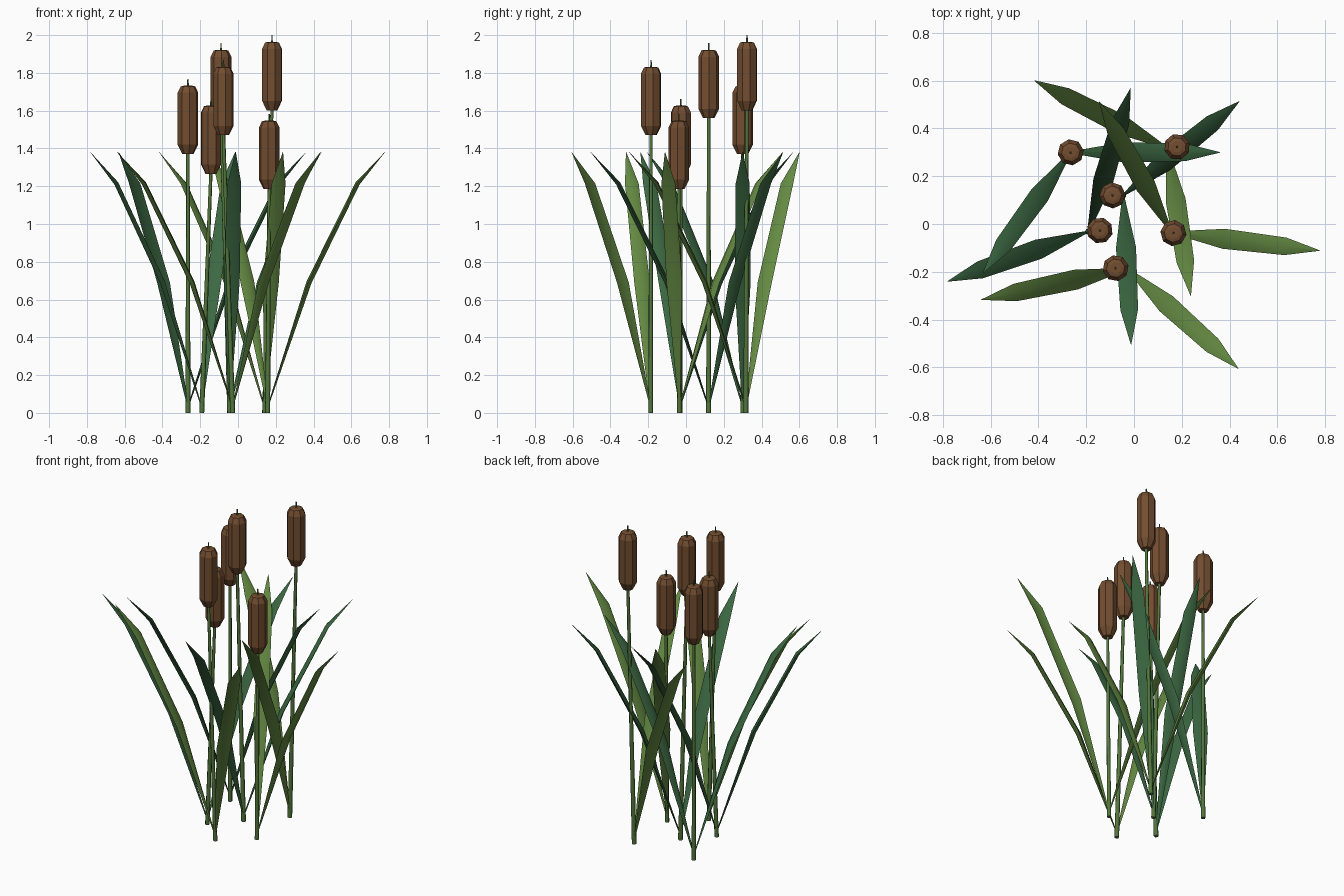
import bpy, bmesh, math
from mathutils import Vector, Matrix

if "Cube" in bpy.data.objects:
    bpy.data.objects.remove(bpy.data.objects["Cube"])


def material(name, rgb):
    m = bpy.data.materials.new(name)
    m.diffuse_color = (*rgb, 1)
    m.use_nodes = True
    m.node_tree.nodes["Principled BSDF"].inputs["Base Color"].default_value = m.diffuse_color
    return m


BROWN = material("seed_brown", (0.17, 0.075, 0.03))
STEM = material("stem_green", (0.085, 0.18, 0.045))
BLUE_GREEN = material("leaf_deep_green", (0.045, 0.14, 0.055))
YELLOW_GREEN = material("leaf_light_green", (0.125, 0.25, 0.055))


def skin(name, rings, mat, smooth=None):
    """Bridge a list of equal-sized point rings into a capped tube."""
    bm = bmesh.new()
    rows = [[bm.verts.new(p) for p in ring] for ring in rings]
    n = len(rows[0])
    for a, b in zip(rows, rows[1:]):
        for i in range(n):
            j = (i + 1) % n
            bm.faces.new((a[i], a[j], b[j], b[i]))
    bm.faces.new(rows[0])
    bm.faces.new(rows[-1])
    bmesh.ops.recalc_face_normals(bm, faces=bm.faces)
    me = bpy.data.meshes.new(name)
    bm.to_mesh(me)
    bm.free()
    me.materials.append(mat)
    ob = bpy.data.objects.new(name, me)
    bpy.context.collection.objects.link(ob)
    if smooth:
        bpy.ops.object.select_all(action='DESELECT')
        ob.select_set(True)
        bpy.context.view_layer.objects.active = ob
        bpy.ops.object.shade_smooth_by_angle(angle=math.radians(smooth))
    return ob


def circle(center, r, n, turn=0.0):
    c = Vector(center)
    return [c + Vector((r * math.cos(turn + math.tau * i / n),
                        r * math.sin(turn + math.tau * i / n), 0)) for i in range(n)]


# Leaf spine: outward reach, height, half width, half thickness
SPINE = [(0.0, 0.03, 0.004, 0.003), (0.22, 0.69, 0.042, 0.014),
         (0.48, 1.215, 0.037, 0.012), (0.625, 1.38, 0.001, 0.0005)]


def leaf(name, base, angle, mat):
    turn = Matrix.Translation((base[0], base[1], 0)) @ Matrix.Rotation(angle, 4, 'Z')
    rings = []
    for i, (r, z, w, t) in enumerate(SPINE):
        p, q = SPINE[max(i - 1, 0)], SPINE[min(i + 1, len(SPINE) - 1)]
        nrm = Vector((-(q[1] - p[1]), 0, q[0] - p[0])).normalized()
        c, side = Vector((r, 0, z)), Vector((0, 1, 0))
        rings.append([turn @ v for v in
                      (c + side * w, c + nrm * t, c - side * w, c - nrm * t)])
    skin(name, rings, mat, 45)


# Seed head profile: radius, height above its underside
HEAD = [(0.03, 0), (0.055, 0.05), (0.055, 0.325), (0.039, 0.358), (0.024, 0.362)]

# Reeds: base x y, head x y, head underside z, first leaf angle, leaf colour
REEDS = [
    ((-0.265, 0.30), (-0.265, 0.30), 1.37, 234, BLUE_GREEN),
    ((0.14, 0.317), (0.18, 0.323), 1.602, 153, YELLOW_GREEN),
    ((-0.045, 0.12), (-0.09, 0.12), 1.56, 273, BLUE_GREEN),
    ((-0.192, -0.032), (-0.143, -0.027), 1.265, 73.5, BLUE_GREEN),
    ((0.157, -0.035), (0.165, -0.038), 1.185, -7, YELLOW_GREEN),
    ((-0.028, -0.187), (-0.077, -0.185), 1.47, 192, YELLOW_GREEN),
]

for k, (base, top, z, deg, mat) in enumerate(REEDS, 1):
    a = math.radians(deg)
    # stalk
    skin(f"stem_{k}", [circle((*base, 0), 0.0135, 6, a),
                       circle((*top, z + 0.02), 0.009, 6, a)], STEM, 65)
    # brown seed head
    skin(f"seed_head_{k}", [circle((*top, z + h), r, 8, a) for r, h in HEAD], BROWN)
    # thin spike on top
    skin(f"spike_{k}", [circle((*top, z + 0.355), 0.005, 6, a),
                        circle((*top, z + 0.398), 0.0035, 6, a)], STEM)
    # pair of bent leaves
    for j in range(2):
        leaf(f"leaf_{k}_{j + 1}", base, a + math.radians(126 * j), mat)
